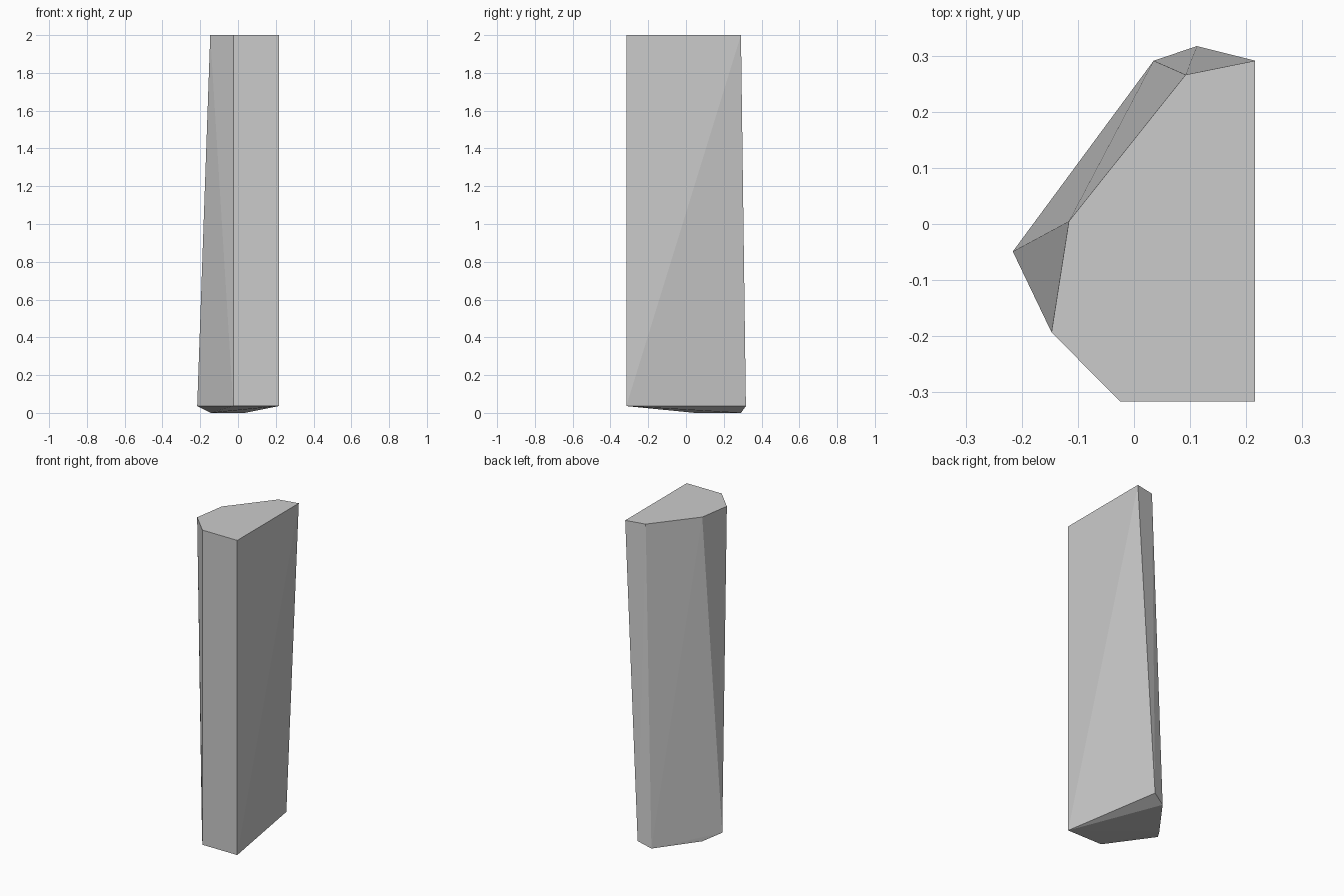
import bpy
import bmesh

if "Cube" in bpy.data.objects:
    bpy.data.objects.remove(bpy.data.objects["Cube"])

# Outlines of the shard: flat top, lower rim, and the low edge it rests on
sections = [
    (2.0, [(0.216, -0.316), (0.216, 0.291), (0.092, 0.266),
           (-0.116, 0.005), (-0.147, -0.193), (-0.025, -0.316)]),
    (0.036, [(0.216, -0.316), (0.112, 0.317), (-0.216, -0.049), (-0.025, -0.316)]),
    (0.0, [(0.035, 0.291), (-0.145, 0.047)]),
]

# Faceted body: the convex skin stretched around all outlines
bm = bmesh.new()
for z, outline in sections:
    for x, y in outline:
        bm.verts.new((x, y, z))
bmesh.ops.convex_hull(bm, input=bm.verts[:])
bmesh.ops.dissolve_limit(bm, angle_limit=0.002, verts=bm.verts[:], edges=bm.edges[:])
bmesh.ops.recalc_face_normals(bm, faces=bm.faces[:])

mesh = bpy.data.meshes.new("plank_shard")
bm.to_mesh(mesh)
bm.free()
shard = bpy.data.objects.new("plank_shard", mesh)
bpy.context.collection.objects.link(shard)
